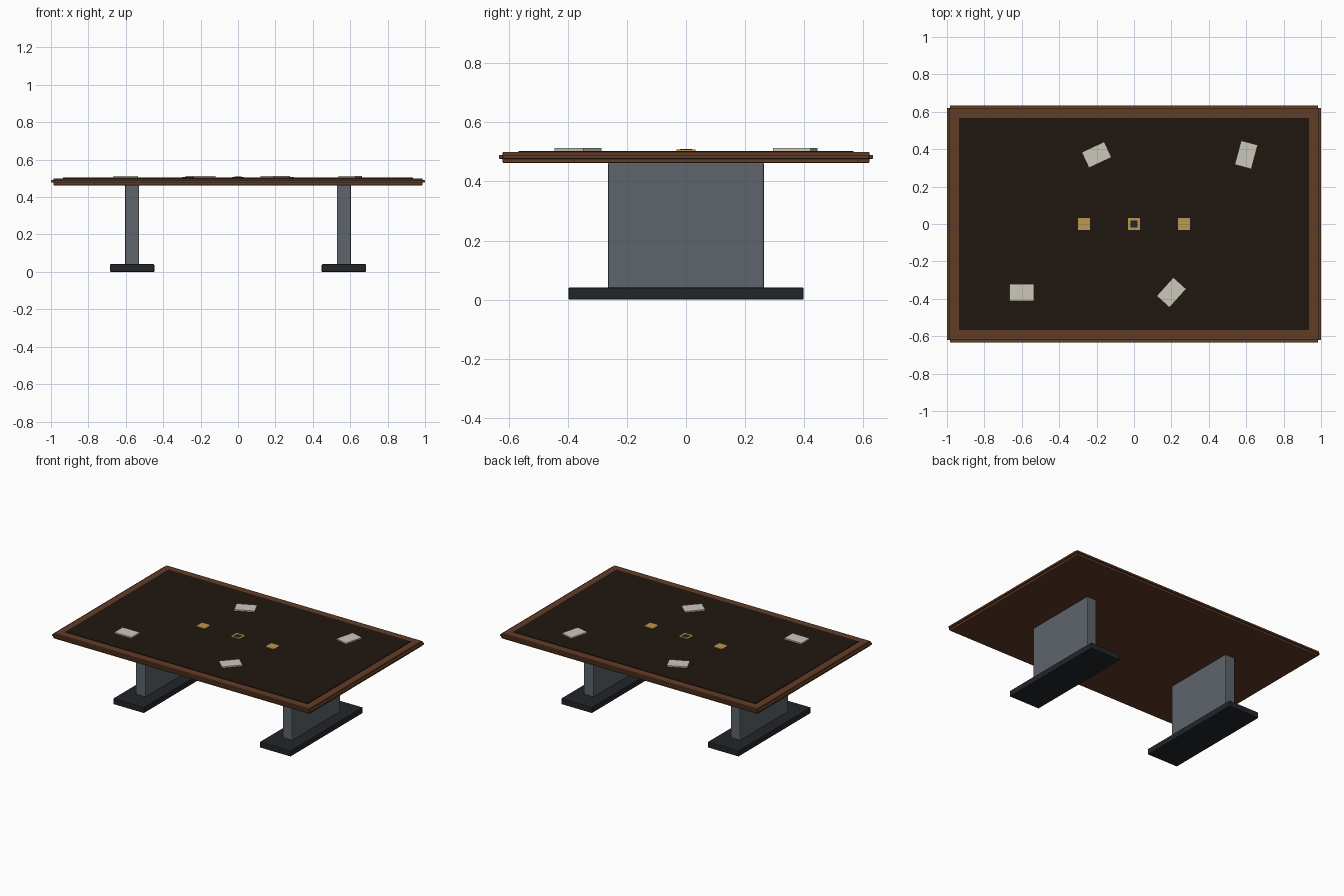
import bpy
from math import radians

if "Cube" in bpy.data.objects:
    bpy.data.objects.remove(bpy.data.objects["Cube"])


def material(name, rgb):
    m = bpy.data.materials.new(name)
    m.diffuse_color = (*rgb, 1)
    m.use_nodes = True
    m.node_tree.nodes["Principled BSDF"].inputs["Base Color"].default_value = m.diffuse_color
    return m


WOOD = material("brown_wood", (0.12, 0.045, 0.019))
DARK = material("dark_wood", (0.014, 0.008, 0.005))
STEEL = material("grey_metal", (0.11, 0.13, 0.15))
BASE = material("dark_metal", (0.016, 0.018, 0.022))
BRASS = material("brass", (0.52, 0.31, 0.08))
PAPER = material("paper", (0.6, 0.58, 0.5))


def box(name, center, size, mat, bevel=0.0, angle=0.0):
    """Box from x, y centre and (bottom, top) heights."""
    x, y, (z0, z1) = center
    bpy.ops.mesh.primitive_cube_add(size=1, location=(x, y, (z0 + z1) / 2))
    ob = bpy.context.object
    ob.name = name
    ob.scale = (size[0], size[1], z1 - z0)
    bpy.ops.object.transform_apply(location=False, rotation=False, scale=True)
    ob.rotation_euler.z = radians(angle)
    ob.data.materials.append(mat)
    if bevel:
        mod = ob.modifiers.new("edge_bevel", 'BEVEL')
        mod.width = bevel
        mod.segments = 2
    return ob


# Table top: wooden slab, thin raised dark panel
box("table_top", (0, 0, (0.463, 0.500)), (1.972, 1.242), WOOD, 0.003)
box("top_panel", (0, 0, (0.497, 0.504)), (1.87, 1.134), DARK, 0.001)

# Edge strips around the slab
for s, side in ((-1, "front"), (1, "back")):
    box(side + "_edge_strip", (0, s * 0.622, (0.477, 0.490)), (1.97, 0.024), WOOD, 0.002)
for s, side in ((-1, "left"), (1, "right")):
    box(side + "_edge_strip", (s * 0.988, 0, (0.477, 0.490)), (0.024, 1.242), WOOD, 0.002)

    # Pedestal and foot on each side
    box(side + "_pedestal", (s * 0.566, 0, (0.038, 0.465)), (0.075, 0.528), STEEL, 0.005)
    box(side + "_foot", (s * 0.566, 0, (0, 0.041)), (0.237, 0.796), BASE, 0.004)

    # Brass inlay plate
    box(side + "_inlay", (s * 0.267, 0, (0.502, 0.508)), (0.066, 0.064), BRASS)

# Central inlay with dark middle
box("center_inlay", (0, 0, (0.502, 0.508)), (0.066, 0.064), BRASS)
box("center_inlay_middle", (0, 0, (0.503, 0.5095)), (0.04, 0.04), BASE)

# Paper pads lying on the top
for i, (x, y, a) in enumerate(((-0.60, -0.366, 0), (0.20, -0.366, 48),
                               (-0.20, 0.37, 25), (0.60, 0.37, 75))):
    box(f"paper_pad_{i + 1}", (x, y, (0.503, 0.513)), (0.133, 0.092), PAPER, 0, a)
